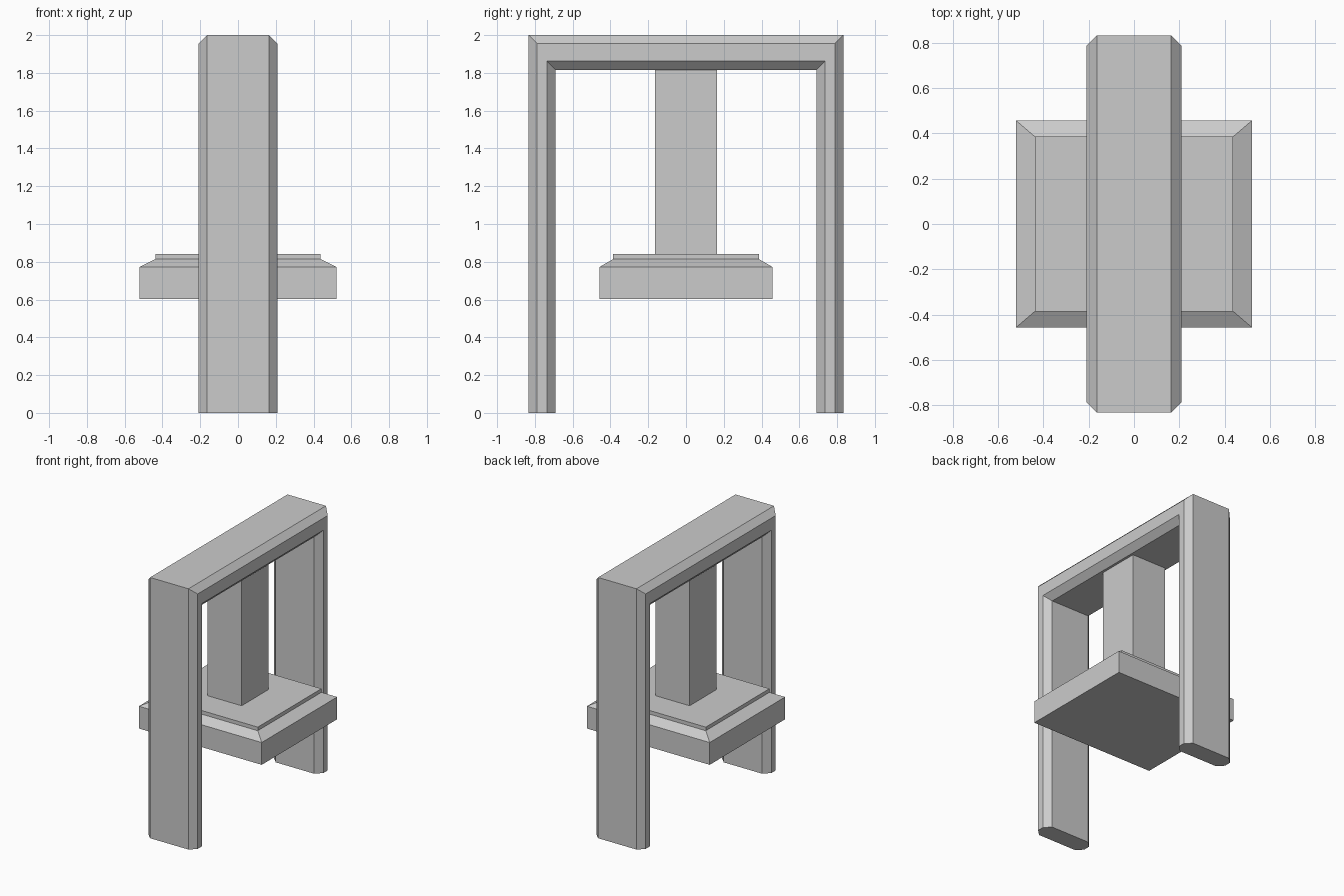
import bpy, bmesh

if "Cube" in bpy.data.objects:
    bpy.data.objects.remove(bpy.data.objects["Cube"])


def loft(name, rings, cap=True):
    """Skin closed rings of points into one flat-shaded object."""
    bm = bmesh.new()
    loops = [[bm.verts.new(p) for p in ring] for ring in rings]
    n = len(loops[0])
    for a, b in zip(loops, loops[1:]):
        for i in range(n):
            j = (i + 1) % n
            bm.faces.new((a[i], a[j], b[j], b[i]))
    if cap:
        bm.faces.new(loops[0])
        bm.faces.new(loops[-1])
    bmesh.ops.recalc_face_normals(bm, faces=bm.faces)
    mesh = bpy.data.meshes.new(name)
    bm.to_mesh(mesh)
    bm.free()
    obj = bpy.data.objects.new(name, mesh)
    bpy.context.collection.objects.link(obj)
    return obj


def rect(hx, hy, z):
    return [(-hx, -hy, z), (hx, -hy, z), (hx, hy, z), (-hx, hy, z)]


# Arched frame: chamfered section (x, leg y, beam z) swept up, across, and down
half = [(0.163, 0.833, 2.0), (0.209, 0.788, 1.955),
        (0.209, 0.736, 1.862), (0.163, 0.69, 1.815)]
section = half + [(-x, y, z) for x, y, z in reversed(half)]
stations = [(-1, 0), (-1, 1), (1, 1), (1, 0)]
loft("arch_frame", [[(x, sy * y, up * z) for x, y, z in section]
                    for sy, up in stations])

# Hanging block: straight sides, sloped shoulder, raised top pad
loft("hanging_block", [rect(0.521, 0.457, 0.602), rect(0.521, 0.457, 0.773),
                       rect(0.438, 0.386, 0.814), rect(0.438, 0.386, 0.842)])

# Square post joining the beam and the block
loft("post", [rect(0.145, 0.163, 0.842), rect(0.145, 0.163, 1.815)])
